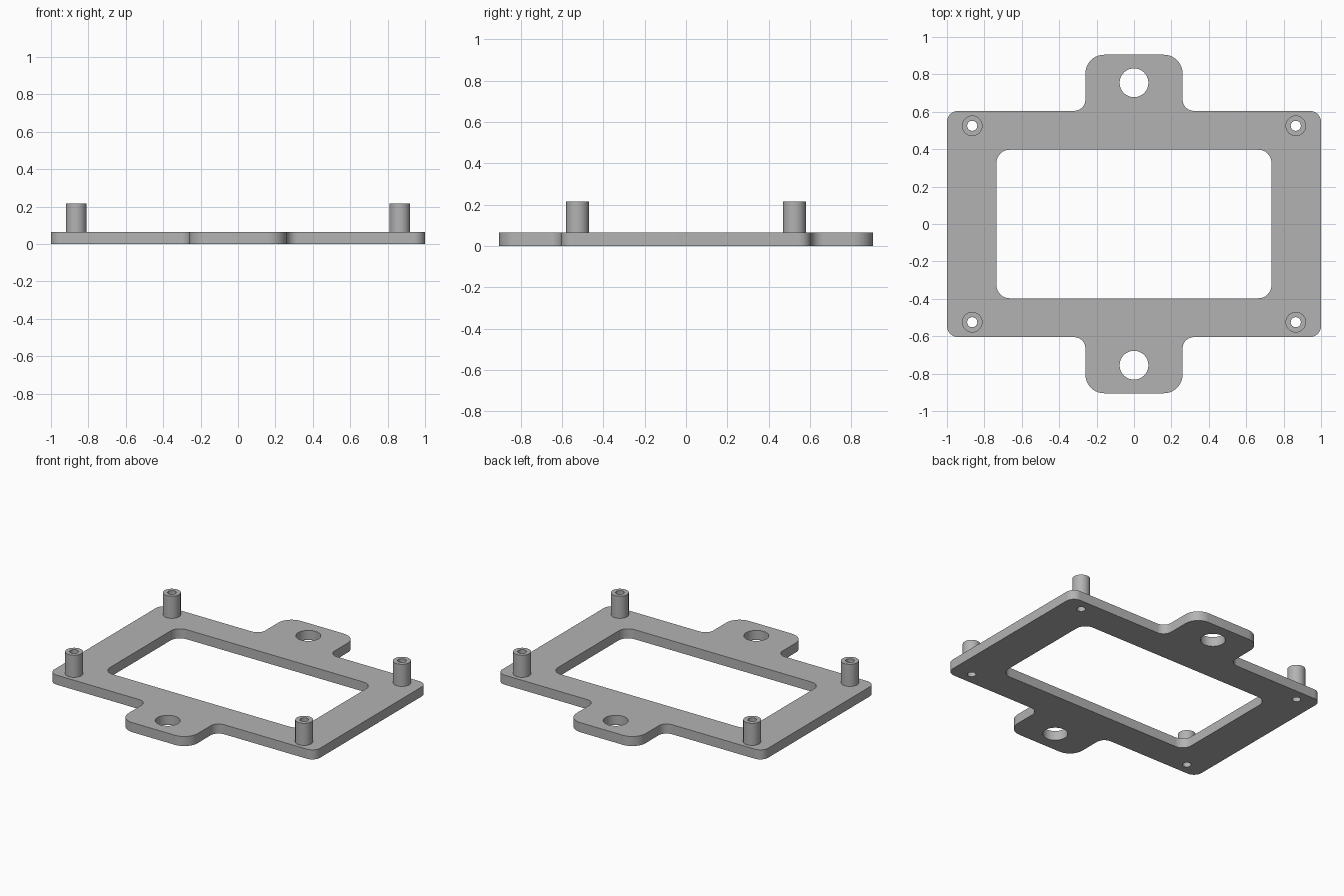
import bpy, bmesh, math
from mathutils import Vector

if "Cube" in bpy.data.objects:
    bpy.data.objects.remove(bpy.data.objects["Cube"])

grey = bpy.data.materials.new("light grey")
grey.diffuse_color = (0.45, 0.45, 0.45, 1)
grey.use_nodes = True
grey.node_tree.nodes["Principled BSDF"].inputs["Base Color"].default_value = grey.diffuse_color


def rounded(corners, steps=10):
    """Closed outline with every (x, y, radius) right-angle corner rounded."""
    pts = []
    n = len(corners)
    for i, (x, y, r) in enumerate(corners):
        p = Vector((x, y))
        a = (Vector(corners[i - 1][:2]) - p).normalized()
        b = (Vector(corners[(i + 1) % n][:2]) - p).normalized()
        c = p + (a + b) * r
        for k in range(steps + 1):
            t = k / steps * math.pi / 2
            pts.append(c - b * r * math.cos(t) - a * r * math.sin(t))
    return pts


def circle(x, y, r, n=40):
    return [Vector((x + r * math.cos(2 * math.pi * k / n),
                    y + r * math.sin(2 * math.pi * k / n))) for k in range(n)]


def extruded(name, loops, z0, z1):
    """Solid from an outline and its holes, as a filled, extruded curve."""
    cu = bpy.data.curves.new(name + "_profile", 'CURVE')
    cu.dimensions = '2D'
    cu.fill_mode = 'BOTH'
    cu.extrude = (z1 - z0) / 2
    for loop in loops:
        sp = cu.splines.new('POLY')
        sp.points.add(len(loop) - 1)
        for q, p in zip(sp.points, loop):
            q.co = (p.x, p.y, 0, 1)
        sp.use_cyclic_u = True
    tmp = bpy.data.objects.new(name + "_profile", cu)
    bpy.context.collection.objects.link(tmp)
    dg = bpy.context.evaluated_depsgraph_get()
    me = bpy.data.meshes.new_from_object(tmp.evaluated_get(dg))
    bpy.data.objects.remove(tmp)
    bm = bmesh.new()
    bm.from_mesh(me)
    bmesh.ops.translate(bm, verts=bm.verts, vec=(0, 0, (z0 + z1) / 2))
    bmesh.ops.remove_doubles(bm, verts=bm.verts, dist=1e-5)
    bmesh.ops.recalc_face_normals(bm, faces=bm.faces)
    bm.to_mesh(me)
    bm.free()
    me.materials.clear()
    me.materials.append(grey)
    ob = bpy.data.objects.new(name, me)
    bpy.context.collection.objects.link(ob)
    bpy.ops.object.select_all(action='DESELECT')
    ob.select_set(True)
    bpy.context.view_layer.objects.active = ob
    bpy.ops.object.shade_smooth_by_angle(angle=math.radians(30))
    return ob


# Frame plate with front and back mounting tabs
W, D, TAB_W, TAB_D = 1.0, 0.605, 0.26, 0.905
half = [(W, D, 0.06), (TAB_W, D, 0.06), (TAB_W, TAB_D, 0.1),
        (-TAB_W, TAB_D, 0.1), (-TAB_W, D, 0.06), (-W, D, 0.06)]
outline = rounded(half + [(-x, -y, r) for x, y, r in half])
window = rounded([(0.735, 0.397, 0.07), (-0.735, 0.397, 0.07),
                  (-0.735, -0.397, 0.07), (0.735, -0.397, 0.07)])
posts = [(sx * 0.865, sy * 0.525) for sx in (-1, 1) for sy in (-1, 1)]
holes = [circle(0, s * 0.755, 0.077) for s in (-1, 1)]
holes += [circle(x, y, 0.027, 28) for x, y in posts]
extruded("frame_plate", [outline, window] + holes, 0, 0.065)

# Hollow standoff posts at the corners
for x, y in posts:
    extruded("standoff_post", [circle(x, y, 0.055), circle(x, y, 0.027, 28)],
             0.065, 0.215)
